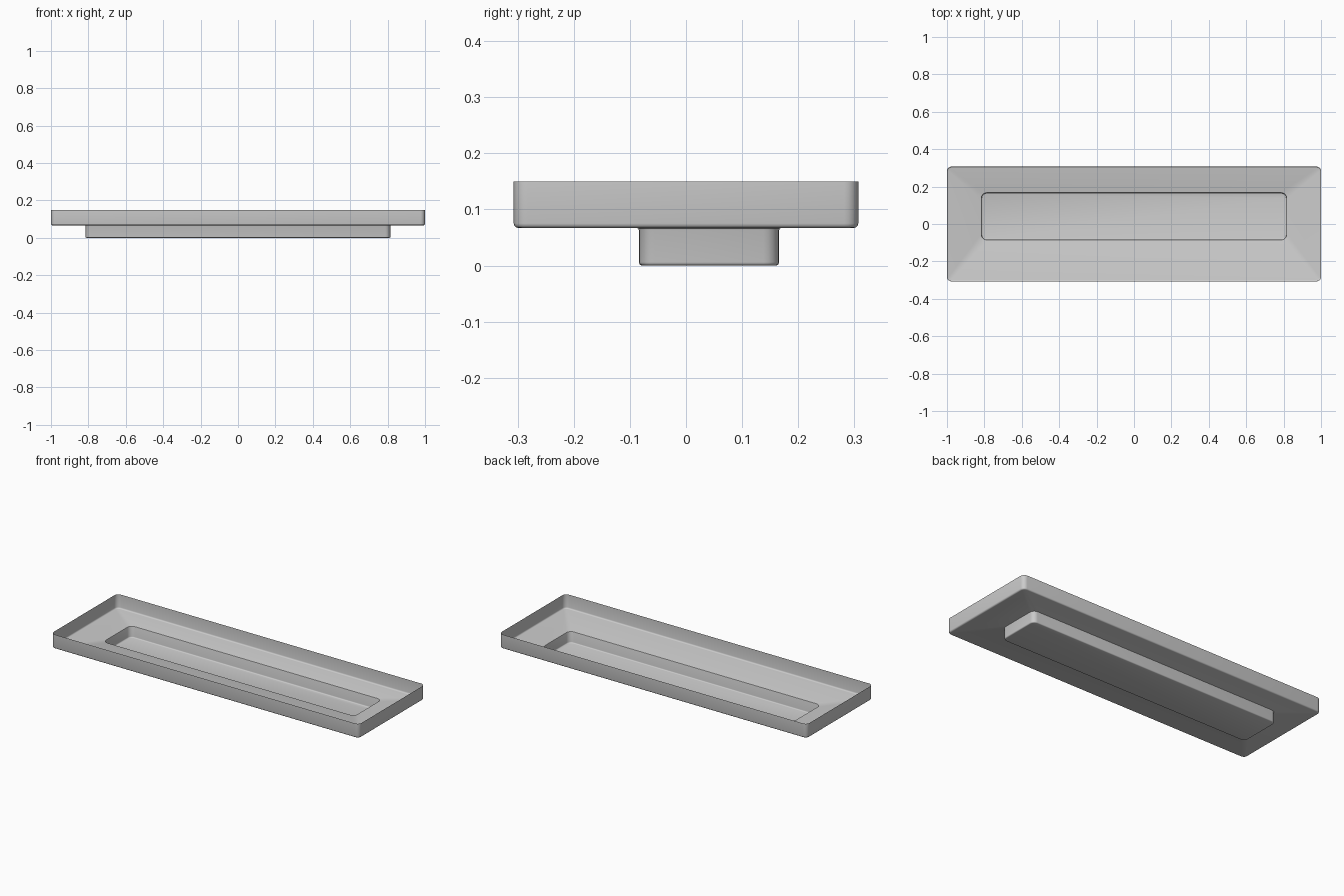
import bpy, bmesh, math

if "Cube" in bpy.data.objects:
    bpy.data.objects.remove(bpy.data.objects["Cube"])

SEG = 5  # segments per rounded corner


def rounded_loop(bm, hx, y0, y1, r, z):
    """Ring of vertices following a rounded rectangle."""
    verts = []
    corners = [(hx - r, y1 - r), (-hx + r, y1 - r), (-hx + r, y0 + r), (hx - r, y0 + r)]
    for q, (cx, cy) in enumerate(corners):
        for i in range(SEG + 1):
            a = math.pi / 2 * (q + i / SEG)
            verts.append(bm.verts.new((cx + r * math.cos(a), cy + r * math.sin(a), z)))
    return verts


def basin(bm, hx, y0, y1, r, z_low, fillet):
    """Rings curving from an upright wall into a flat floor."""
    rings = []
    for i in range(4):
        a = math.pi / 2 * i / 3
        d = fillet * (1 - math.cos(a))
        z = z_low + fillet * (1 - math.sin(a))
        rings.append(rounded_loop(bm, hx - d, y0 + d, y1 - d, r - d, z))
    return rings


bm = bmesh.new()

# Outer tray: open rim, wall, soft edge into the floor
rings = [rounded_loop(bm, 1.0, -0.307, 0.307, 0.025, 0.15)]
rings += basin(bm, 1.0, -0.307, 0.307, 0.025, 0.067, 0.008)

# Recess lip: small rounding from floor into the recess wall
lip = 0.004
for i in range(3):
    a = math.pi / 2 * i / 2
    d = lip * (1 - math.sin(a))
    rings.append(rounded_loop(bm, 0.815 + d, -0.084 - d, 0.166 + d, 0.028 + d,
                              0.067 - lip * (1 - math.cos(a))))

# Recess wall and bottom
rings += basin(bm, 0.815, -0.084, 0.166, 0.028, 0.0, 0.006)

for a, b in zip(rings, rings[1:]):
    n = len(a)
    for i in range(n):
        j = (i + 1) % n
        bm.faces.new((a[i], b[i], b[j], a[j]))
bm.faces.new(rings[-1][::-1])
bmesh.ops.recalc_face_normals(bm, faces=bm.faces)

mesh = bpy.data.meshes.new("recessed_tray")
bm.to_mesh(mesh)
bm.free()
tray = bpy.data.objects.new("recessed_tray", mesh)
bpy.context.collection.objects.link(tray)

# Smooth shading with crisp edges
bpy.context.view_layer.objects.active = tray
tray.select_set(True)
bpy.ops.object.shade_smooth_by_angle(angle=math.radians(35))
